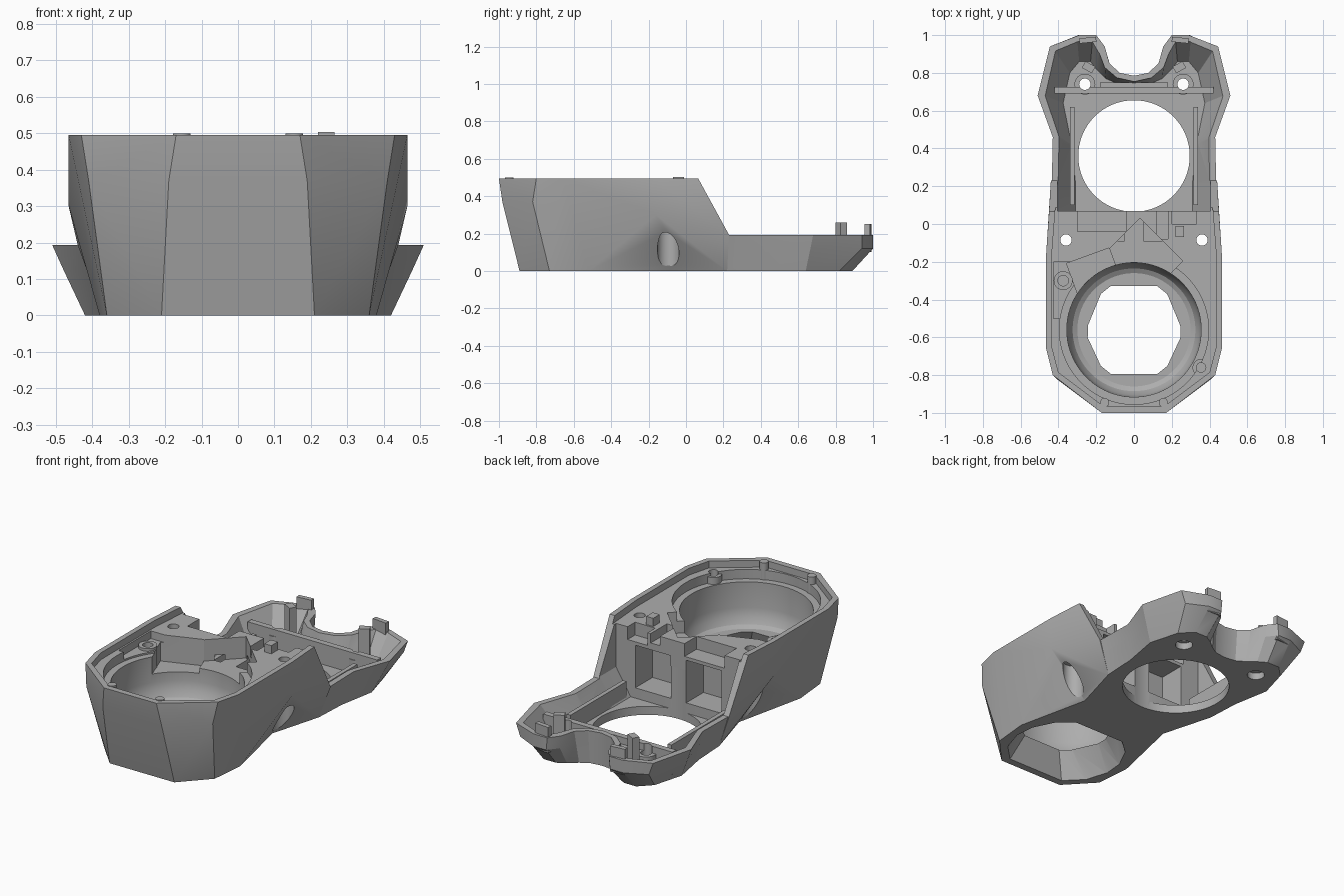
import bpy, bmesh, math
from mathutils import Matrix, Vector

cube = bpy.data.objects.get("Cube")
if cube:
    bpy.data.objects.remove(cube, do_unlink=True)

grey = bpy.data.materials.new("plain_grey")
grey.use_nodes = True
GREY = (0.42, 0.42, 0.42, 1)
grey.diffuse_color = GREY
grey.node_tree.nodes["Principled BSDF"].inputs["Base Color"].default_value = GREY


def finish(name, bm):
    bmesh.ops.recalc_face_normals(bm, faces=bm.faces)
    mesh = bpy.data.meshes.new(name)
    bm.to_mesh(mesh)
    bm.free()
    mesh.materials.append(grey)
    obj = bpy.data.objects.new(name, mesh)
    bpy.context.collection.objects.link(obj)
    return obj


def hull(name, half):
    """Convex solid from points on the +x side, mirrored."""
    bm = bmesh.new()
    for x, y, z in half:
        bm.verts.new((x, y, z))
        bm.verts.new((-x, y, z))
    res = bmesh.ops.convex_hull(bm, input=bm.verts)
    junk = {e for e in res["geom_interior"] + res["geom_unused"] if isinstance(e, bmesh.types.BMVert)}
    bmesh.ops.delete(bm, geom=list(junk), context='VERTS')
    return finish(name, bm)


def loft(name, levels):
    """Solid through (z, half outline) levels; outlines are mirrored in x."""
    bm = bmesh.new()
    rings = []
    for z, half in levels:
        pts = half + [(-x, y) for x, y in reversed(half) if x > 0]
        rings.append([bm.verts.new((x, y, z)) for x, y in pts])
    n = len(rings[0])
    for a, b in zip(rings, rings[1:]):
        for i in range(n):
            j = (i + 1) % n
            bm.faces.new((a[i], a[j], b[j], b[i]))
    bm.faces.new(rings[0][::-1])
    bm.faces.new(rings[-1])
    return finish(name, bm)


def box(name, lo, hi, turn=0):
    bm = bmesh.new()
    lo, hi = Vector(lo), Vector(hi)
    m = Matrix.Translation((lo + hi) / 2) @ Matrix.Rotation(turn, 4, 'Z') @ Matrix.Diagonal((hi - lo).to_4d())
    bmesh.ops.create_cube(bm, size=1, matrix=m)
    return finish(name, bm)


def cyl(name, x, y, r, z0, z1, sides=32):
    bm = bmesh.new()
    bmesh.ops.create_cone(bm, cap_ends=True, segments=sides, radius1=r, radius2=r, depth=z1 - z0,
                          matrix=Matrix.Translation((x, y, (z0 + z1) / 2)))
    return finish(name, bm)


def bowl(name, y, profile, sides=64):
    """Round solid from (z, radius) pairs around (0, y)."""
    def ring(r):
        turns = [math.pi * (i + .5) / (sides / 2) - math.pi / 2 for i in range(sides // 2)]
        return [(r * math.cos(t), y + r * math.sin(t)) for t in turns]
    return loft(name, [(z, ring(r)) for z, r in profile])


def combine(obj, tool, op='DIFFERENCE'):
    mod = obj.modifiers.new("combine", 'BOOLEAN')
    mod.operation, mod.solver, mod.object = op, 'EXACT', tool
    bpy.context.view_layer.objects.active = obj
    bpy.ops.object.modifier_apply(modifier=mod.name)
    bpy.data.objects.remove(tool, do_unlink=True)


# Faceted outer shell: tall front, sloped middle, low forked rear
body = hull("housing_body", [
    (.17, -1, .495), (.43, -.8, .495), (.465, -.66, .495), (.465, -.16, .495), (.45, .065, .495),
    (.19, -.982, .37), (.41, -.82, .37), (.465, -.16, .3),
    (.21, -.89, 0), (.36, -.73, 0), (.38, -.52, 0), (.28, -.1, 0), (.25, .065, 0)])
combine(body, hull("middle", [
    (.465, -.16, .495), (.45, .065, .495), (.44, .23, .193), (.465, -.16, .3),
    (.28, -.1, 0), (.37, .22, 0)]), 'UNION')
low = [(.3, .1), (.37, .22), (.38, .42), (.42, .64), (.37, .82), (.3, .89), (.22, .89),
       (.17, .86), (.12, .82), (.07, .79), (0, .78)]
high = [(.3, .1), (.435, .22), (.43, .46), (.51, .68), (.445, .94), (.29, 1), (.2, 1),
        (.155, .94), (.13, .85), (.075, .8), (0, .785)]
mid = [(a + (c - a) * .63, b + (d - b) * (1 if d > .9 else .63)) for (a, b), (c, d) in zip(low, high)]
combine(body, loft("rear", [(0, low), (.12, mid), (.193, high)]), 'UNION')

# Rear tray cavity between the walls
tray_low = [(.31, .07), (.31, .22), (.33, .42), (.375, .64), (.34, .8), (.29, .86), (.23, .86),
            (.2, .82), (.15, .77), (.08, .74), (0, .735)]
tray_high = [(.405, .07), (.405, .22), (.4, .46), (.475, .68), (.42, .92), (.3, .97), (.22, .97),
             (.185, .91), (.155, .83), (.09, .775), (0, .755)]
combine(body, loft("tray_cut", [(.05, tray_low), (.2, tray_high), (.6, tray_high)]))
combine(body, cyl("rear_hole_cut", 0, .36, .295, -.1, .3, 96))

# Recessed deck below the front rim, stepped round bowl and flared opening
rim = [(.16, -.965), (.4, -.785), (.435, -.65), (.435, -.16), (.415, .1)]
combine(body, loft("deck_cut", [(.455, rim), (.6, rim)]))
combine(body, cyl("ledge_cut", 0, -.56, .395, .4, .6, 96))
combine(body, bowl("bowl_cut", -.56, [(.15, .3), (.165, .325), (.2, .345), (.25, .355), (.6, .357)]))
flare = [(.19, -.85), (.29, -.75), (.33, -.62), (.32, -.5), (.26, -.38), (.17, -.3)]
throat = [(.12, -.79), (.17, -.75), (.24, -.6), (.24, -.54), (.17, -.37), (.12, -.33)]
combine(body, loft("flare_cut", [(-.01, flare), (.16, throat)]))

# Outlet channel, diagonal recess, side shelf and rear pockets
combine(body, box("outlet_cut", (-.32, -.42, .3), (-.08, -.16, .6), math.radians(20)))
combine(body, box("diagonal_cut", (-.175, -.375, .33), (.2, -.055, .6), math.pi / 4))
combine(body, box("side_shelf_cut", (-.425, -.5, .41), (-.28, -.2, .6)))
combine(body, box("slot_cut", (.12, -.08, .4), (.18, .1, .6)))
combine(body, box("left_shelf_cut", (.2, 0, .38), (.33, .1, .6)))
combine(body, box("right_shelf_cut", (-.3, -.04, .38), (-.04, .1, .6)))
for s in (-1, 1):
    xs = sorted((s * .05, s * .28))
    combine(body, box("pocket_cut", (xs[0], -.09, .11), (xs[1], .1, .36)))

# Cross bar, rails, screw posts and fork clips
adds = [box("cross_bar", (-.42, .69, .04), (.42, .725, .17)),
        box("notch_shelf", (-.18, .7, .04), (.18, .75, .13)),
        cyl("front_post", -.375, -.3, .05, .26, .425),
        cyl("side_post", .355, -.76, .045, .26, .44)]
for s in (-1, 1):
    def span(a, b):
        return sorted((s * a, s * b))
    x = span(.315, .34)
    adds.append(box("rail", (x[0], .1, .03), (x[1], .62, .15)))
    adds.append(cyl("rear_post", s * .26, .74, .055, .03, .13))
    x = span(.21, .27)
    adds.append(box("inner_clip", (x[0], .81, .03), (x[1], .85, .26), s * .5))
    x = span(.2, .29)
    adds.append(box("tip_clip", (x[0], .96, .1), (x[1], .987, .25), s * -.1))
    adds.append(cyl("rim_post", s * .155, -.945, .024, .38, .499, 24))
adds.append(box("deck_tab", (.22, -.07, .4), (.265, -.01, .503)))
for part in adds:
    combine(body, part, 'UNION')

# Screw holes and the recesses below them
for s in (-1, 1):
    combine(body, cyl("rear_screw_cut", s * .26, .74, .03, -.1, .4))
    combine(body, cyl("rear_head_cut", s * .26, .74, .048, -.1, .04))
    combine(body, cyl("deck_screw_cut", s * .36, -.085, .03, -.1, .6))
    combine(body, cyl("deck_head_cut", s * .36, -.095, .058, -.1, .23))
combine(body, cyl("front_post_cut", -.375, -.3, .028, .32, .6))
combine(body, cyl("side_post_cut", .355, -.76, .025, .34, .6))

# Smooth round walls, keep facets sharp
for o in bpy.context.selected_objects:
    o.select_set(False)
body.select_set(True)
bpy.context.view_layer.objects.active = body
bpy.ops.object.shade_smooth_by_angle(angle=math.radians(25))
